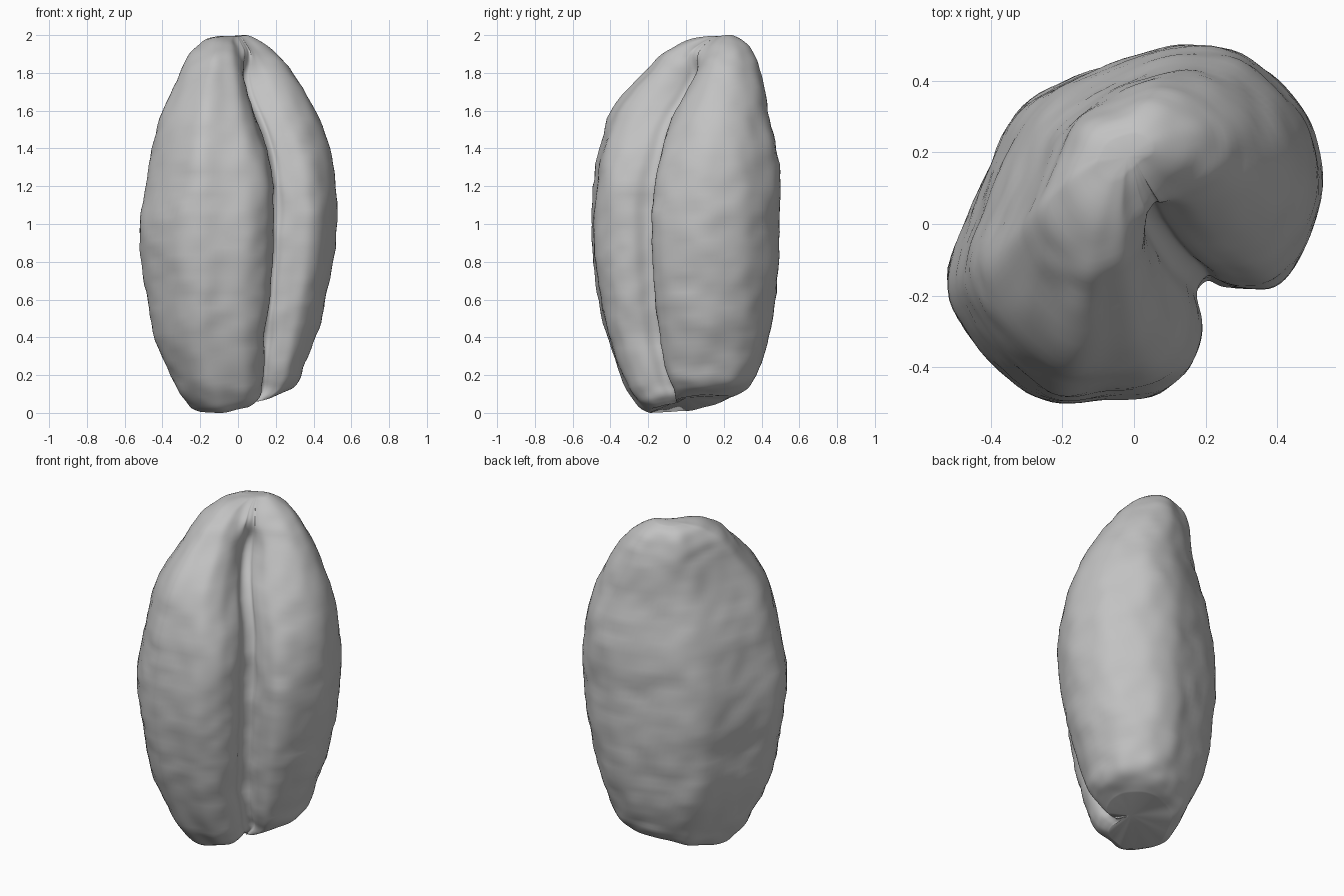
import bpy, bmesh, math
from mathutils import Vector, noise

cube = bpy.data.objects.get("Cube")
if cube:
    bpy.data.objects.remove(cube, do_unlink=True)

# Bean-shaped cross-section at the widest level, in hundredths, starting in the crease
OUTLINE = [(18, -17), (21, -15), (25, -17), (31, -18), (39, -17), (46, -10), (51, 2), (52, 14),
           (49, 28), (42, 38), (30, 47), (15, 50), (0, 47), (-20, 40), (-33, 31), (-41, 15),
           (-47, 0), (-52, -15), (-47, -29), (-35, -43), (-23, -50), (-9, -49), (5, -48),
           (14, -42), (18, -35), (19, -28), (17, -21)]
# Height, x range and y range of the grain at each level, in hundredths
LEVELS = [(5, -21, 20, -19, 24), (7, -25, 26, -23, 30), (11, -28, 31, -27, 35),
          (20, -34, 35, -33, 39), (40, -44, 41, -41, 44), (60, -48, 46, -46, 47),
          (80, -51, 50, -49, 49), (100, -52, 52, -50, 49), (120, -49, 51, -49, 50),
          (140, -46, 49, -46, 48), (160, -40, 42, -40, 44), (180, -31, 30, -23, 40),
          (190, -26, 22, -13, 36), (197, -19, 13, 0, 31), (200, -10, 5, 13, 25)]
STEPS = 5


def spline(points, closed):
    """Smooth curve through points of any dimension."""
    n = len(points)
    pts = [Vector(p) / 100 for p in points]
    pick = (lambda i: pts[i % n]) if closed else (lambda i: pts[max(0, min(n - 1, i))])
    out = []
    for i in range(n if closed else n - 1):
        a, b, c, d = (pick(i + k) for k in (-1, 0, 1, 2))
        for s in range(STEPS):
            t = s / STEPS
            out.append(b + (c - a) * t / 2 + (a * 2 - b * 5 + c * 4 - d) * t * t / 2
                       + (b * 3 - a - c * 3 + d) * t ** 3 / 2)
    return out if closed else out + [pts[-1]]


def bell(value, width):
    return math.exp(-(value / width) ** 2)


def ramp(value, start, end):
    t = max(0, min(1, (value - start) / (end - start)))
    return t * t * (3 - 2 * t)


def section(z, x0, x1, y0, y1, outline):
    """Fit the outline to one level, with the creased side sloping back to the tip."""
    front_trim = 0.5 * ramp(z, 1.1, 1.9)
    back_trim = 0.1 * bell(z - 1.68, 0.32)
    # the crease deepens below the tip, then closes over it
    valley = 0.05 * bell(z - 1.72, 0.16) - 0.1 * ramp(z, 1.78, 1.95)
    ring = []
    for p in outline:
        depth, side = (p.x - p.y) / 2, (p.x + p.y) / 2
        if depth > 0:
            shift = depth * bell(side, 0.26) * front_trim + valley * bell(side, 0.08)
        else:
            shift = depth * bell(side, 0.22) * back_trim
        x = x0 + (x1 - x0) * (p.x - shift + 0.52) / 1.04
        y = y0 + (y1 - y0) * (p.y + shift + 0.5)
        # one lobe ends higher than the other, with a step at the crease
        step = 0.11 * (x + y) + 0.015 * math.tanh(12 * (x + y))
        ring.append(Vector((x, y, z + step * max(0, 1 - z / 0.5))))
    return ring


# Loft the grain
bm = bmesh.new()
outline = spline(OUTLINE, True)
rings = [[bm.verts.new(v) for v in section(*level, outline)] for level in spline(LEVELS, False)]
count = len(outline)
for low, high in zip(rings, rings[1:]):
    for i in range(count):
        j = (i + 1) % count
        bm.faces.new((low[i], low[j], high[j], high[i]))

# Close both ends, with a hollow in the base
for ring, lift in ((rings[0], 0.03), (rings[-1], 0.0)):
    centre = sum((v.co for v in ring), Vector()) / count
    tip = bm.verts.new(centre + Vector((0, 0, lift)))
    for i in range(count):
        bm.faces.new((ring[i], ring[(i + 1) % count], tip))
bmesh.ops.recalc_face_normals(bm, faces=bm.faces)

# Wrinkle the skin
bm.normal_update()
for v, normal in [(v, v.normal.copy()) for v in bm.verts]:
    broad = noise.noise(v.co * 5)
    fine = noise.noise(Vector((v.co.x * 9, v.co.y * 9, v.co.z * 14)))
    v.co += normal * (0.008 * broad + 0.008 * fine)

# Stand it on the ground
lowest = min(v.co.z for v in bm.verts)
bmesh.ops.translate(bm, verts=bm.verts, vec=(0, 0, -lowest))

mesh = bpy.data.meshes.new("grain")
bm.to_mesh(mesh)
bm.free()
grain = bpy.data.objects.new("grain", mesh)
bpy.context.collection.objects.link(grain)

# Plain grey skin
skin = bpy.data.materials.new("plain grey")
skin.use_nodes = True
colour = (0.54, 0.54, 0.54, 1)
skin.diffuse_color = colour
skin.node_tree.nodes["Principled BSDF"].inputs["Base Color"].default_value = colour
mesh.materials.append(skin)
mesh.shade_smooth()
